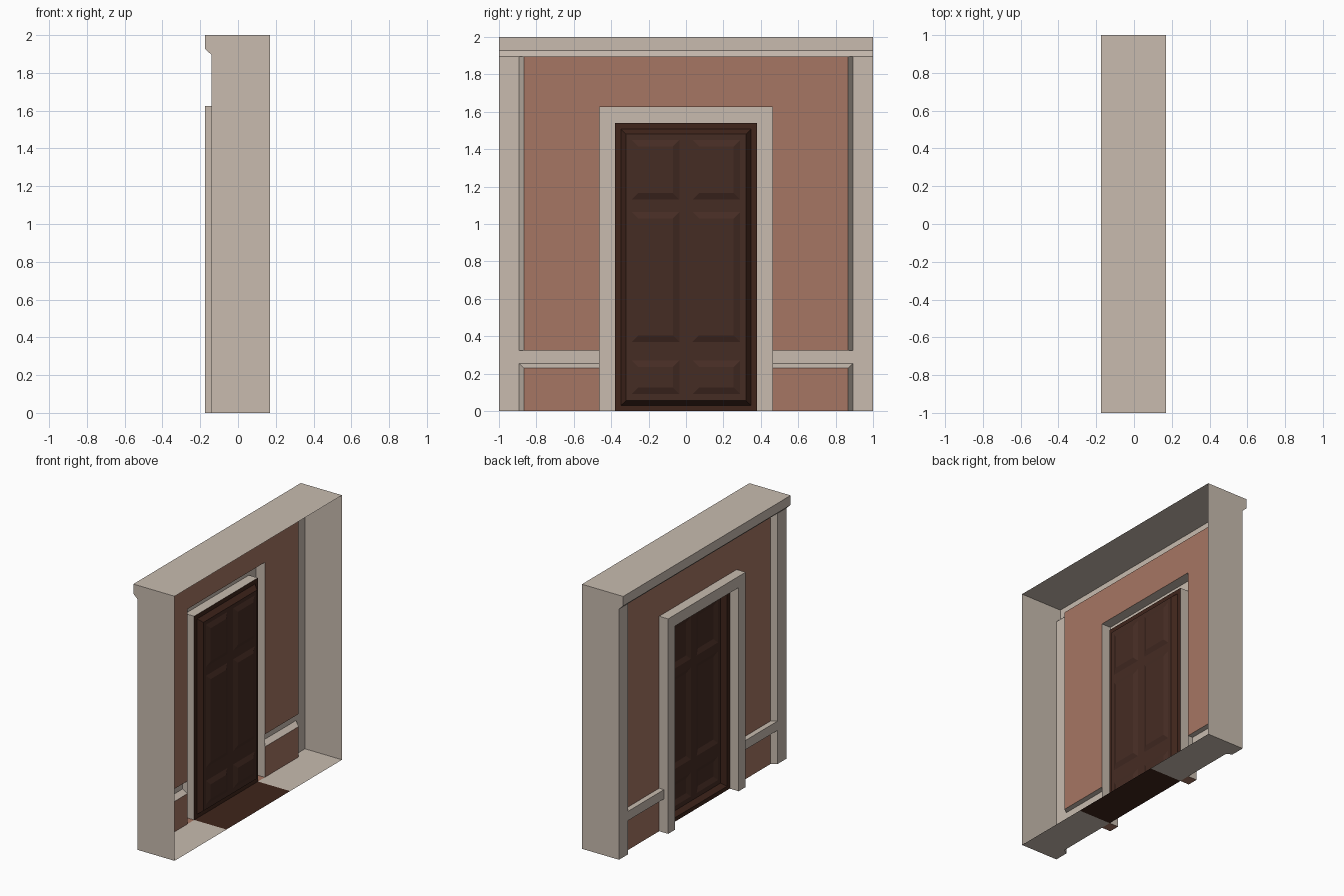
import bpy
import bmesh
from mathutils import Vector

cube = bpy.data.objects.get("Cube")
if cube:
    bpy.data.objects.remove(cube)


def make_material(name, rgb):
    mat = bpy.data.materials.new(name)
    mat.use_nodes = True
    mat.diffuse_color = (*rgb, 1)
    mat.node_tree.nodes["Principled BSDF"].inputs["Base Color"].default_value = (*rgb, 1)
    return mat


TRIM = make_material("pale stone trim", (0.58, 0.50, 0.43))
BRICK = make_material("terracotta plaster", (0.38, 0.18, 0.125))
WOOD = make_material("dark door wood", (0.060, 0.025, 0.017))
FRAME = make_material("dark frame wood", (0.050, 0.018, 0.011))

# Shared planes and edges
BACK, WALL, PIL, OUT = 0.17, -0.10, -0.14, -0.175
SIDE, CHEEK, FOOT = 1.0, 0.893, 0.867
CASE, JAMB = 0.463, 0.38
CASE_TOP, JAMB_TOP = 1.625, 1.54
SOFFIT, LIP, TOP = 1.895, 1.928, 2.0
RAIL_FOOT, RAIL_LOW, RAIL_TOP = 0.23, 0.255, 0.325
OUTWARD = (-1, 0, 0)
UP, DOWN = (0, 0, 1), (0, 0, -1)
LEFT, RIGHT = (0, 1, 0), (0, -1, 0)


def sheet(name, mat, faces, mirror=True):
    """Build an open surface from (points, facing) pairs, mirrored across y."""
    bm = bmesh.new()
    for points, facing in faces:
        face = bm.faces.new([bm.verts.new(p) for p in points])
        face.normal_update()
        if face.normal.dot(Vector(facing)) < 0:
            face.normal_flip()
    bmesh.ops.remove_doubles(bm, verts=bm.verts, dist=0.0001)
    mesh = bpy.data.meshes.new(name)
    bm.to_mesh(mesh)
    bm.free()
    mesh.materials.append(mat)
    obj = bpy.data.objects.new(name, mesh)
    bpy.context.collection.objects.link(obj)
    if mirror:
        mod = obj.modifiers.new("Mirror", "MIRROR")
        mod.use_axis = (False, True, False)
    return obj


def plate(x, y0, y1, z0, z1):
    return [(x, y0, z0), (x, y1, z0), (x, y1, z1), (x, y0, z1)], OUTWARD


def across(y, x0, x1, z0, z1, facing):
    return [(x0, y, z0), (x1, y, z0), (x1, y, z1), (x0, y, z1)], facing


def level(z, x0, x1, y0, y1, facing):
    return [(x0, y0, z), (x1, y0, z), (x1, y1, z), (x0, y1, z)], facing


def ring(outer, inner, x0, x1):
    """Four mitred faces between two rectangles (y0, y1, z0, z1)."""
    a, b = plate(x0, *outer)[0], plate(x1, *inner)[0]
    return [([a[i], a[i - 1], b[i - 1], b[i]], OUTWARD) for i in range(4)]


# Plaster wall around the door
sheet("plaster_wall", BRICK, [
    plate(WALL, CASE, FOOT, 0, RAIL_FOOT),
    plate(WALL, CASE, FOOT, RAIL_TOP, SOFFIT),
    plate(WALL, 0, CASE, CASE_TOP, SOFFIT),
])


# Corner pilasters with splayed inner cheeks
def cheek(low_front, low_wall, high_front, high_wall):
    return [(PIL, CHEEK, low_front), (WALL, FOOT, low_wall),
            (WALL, FOOT, high_wall), (PIL, CHEEK, high_front)], (-0.5, -1, 0)


sheet("pilasters", TRIM, [
    plate(PIL, CHEEK, SIDE, 0, SOFFIT),
    cheek(0, 0, RAIL_LOW, RAIL_FOOT),
    cheek(RAIL_TOP, RAIL_TOP, SOFFIT, SOFFIT),
])

# Chair rail, mitred into the pilasters
sheet("chair_rail", TRIM, [
    plate(PIL, CASE, CHEEK, RAIL_LOW, RAIL_TOP),
    ([(PIL, CASE, RAIL_LOW), (PIL, CHEEK, RAIL_LOW),
      (WALL, FOOT, RAIL_FOOT), (WALL, CASE, RAIL_FOOT)], DOWN),
    ([(PIL, CASE, RAIL_TOP), (PIL, CHEEK, RAIL_TOP),
      (WALL, FOOT, RAIL_TOP), (WALL, CASE, RAIL_TOP)], UP),
])

# Cornice and flat top
sheet("cornice", TRIM, [
    ([(WALL, 0, SOFFIT), (PIL, 0, SOFFIT),
      (PIL, CHEEK, SOFFIT), (WALL, FOOT, SOFFIT)], DOWN),
    ([(PIL, 0, SOFFIT), (OUT, 0, LIP),
      (OUT, SIDE, LIP), (PIL, SIDE, SOFFIT)], (-1, 0, -1)),
    plate(OUT, 0, SIDE, LIP, TOP),
    level(TOP, OUT, BACK, 0, SIDE, UP),
])

# End walls, following the cornice profile
end_profile = [(BACK, 0), (PIL, 0), (PIL, SOFFIT), (OUT, LIP), (OUT, TOP), (BACK, TOP)]
sheet("end_walls", TRIM, [([(x, SIDE, z) for x, z in end_profile], LEFT)])

# Base, with a wooden threshold in the middle
base_outline = [(BACK, JAMB), (BACK, SIDE), (PIL, SIDE), (PIL, CHEEK),
                (WALL, FOOT), (WALL, JAMB)]
sheet("base", TRIM, [([(x, y, 0) for x, y in base_outline], DOWN)])
sheet("threshold", FRAME, [level(0, WALL, BACK, 0, JAMB, DOWN)])

# Door casing
sheet("door_casing", TRIM, [
    plate(OUT, JAMB, CASE, 0, JAMB_TOP),
    plate(OUT, JAMB, CASE, JAMB_TOP, CASE_TOP),
    plate(OUT, 0, JAMB, JAMB_TOP, CASE_TOP),
    across(CASE, OUT, WALL, 0, CASE_TOP, LEFT),
    across(JAMB, OUT, WALL, 0, JAMB_TOP, RIGHT),
    level(CASE_TOP, OUT, WALL, 0, CASE, UP),
    level(JAMB_TOP, OUT, WALL, 0, JAMB, DOWN),
])
sheet("casing_feet", BRICK, [level(0, OUT, WALL, JAMB, CASE, DOWN)])

# Door frame: flat border, then a bevel back to the door leaf
LEAF = -0.065
border = (-0.348, 0.348, 0.03, 1.507)
leaf = (-0.32, 0.32, 0.055, 1.48)
sheet("door_frame", FRAME,
      ring((-JAMB, JAMB, 0, JAMB_TOP), border, WALL, WALL)
      + ring(border, leaf, WALL, LEAF), mirror=False)

# Door leaf: a grid whose odd cells are bevelled panels
columns = [-0.32, -0.29, -0.035, 0.035, 0.29, 0.32]
rows = [0.055, 0.09, 0.27, 0.37, 1.065, 1.13, 1.45, 1.48]
bevel, depth = 0.035, 0.015
faces = []
for i, (y0, y1) in enumerate(zip(columns, columns[1:])):
    for j, (z0, z1) in enumerate(zip(rows, rows[1:])):
        if i % 2 and j % 2:
            inner = (y0 + bevel, y1 - bevel, z0 + bevel, z1 - bevel)
            faces += ring((y0, y1, z0, z1), inner, LEAF, LEAF + depth)
            faces.append(plate(LEAF + depth, *inner))
        else:
            faces.append(plate(LEAF, y0, y1, z0, z1))
sheet("panelled_door", WOOD, faces, mirror=False)
